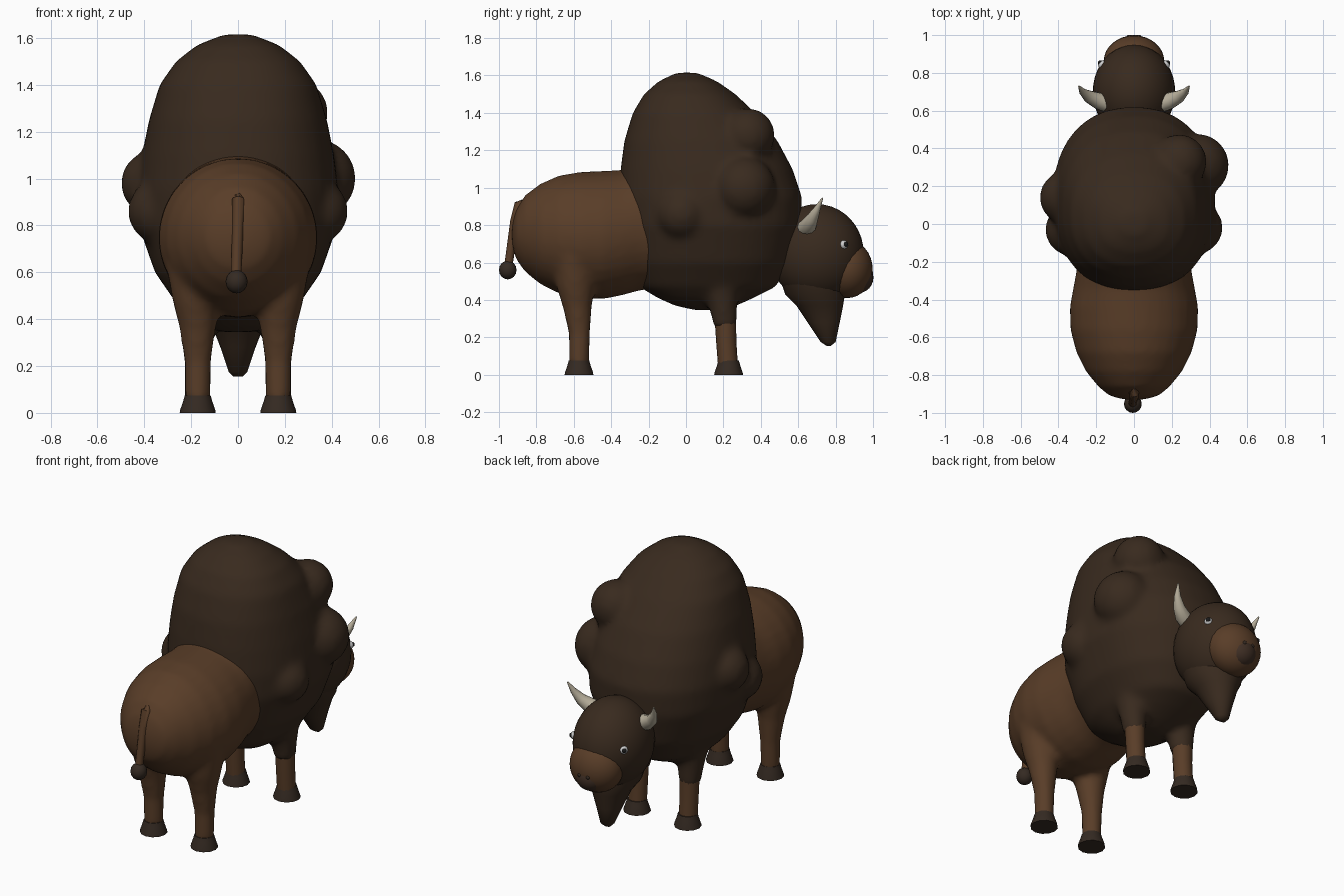
import bpy, bmesh, math
from mathutils import Vector, Matrix

if "Cube" in bpy.data.objects:
    bpy.data.objects.remove(bpy.data.objects["Cube"])


def material(name, rgb):
    m = bpy.data.materials.new(name)
    m.diffuse_color = (*rgb, 1)
    m.use_nodes = True
    m.node_tree.nodes["Principled BSDF"].inputs["Base Color"].default_value = m.diffuse_color
    return m


DARK = material("dark_fur", (0.040, 0.023, 0.013))
BROWN = material("brown_fur", (0.100, 0.047, 0.021))
HOOF = material("hoof_dark", (0.035, 0.023, 0.016))
NOSE = material("nose_brown", (0.050, 0.028, 0.018))
HORN = material("horn_bone", (0.48, 0.43, 0.33))
WHITE = material("eye_white", (0.7, 0.7, 0.7))
BLACK = material("pupil_black", (0.01, 0.01, 0.01))


def ring(c, u, v, n=32, e=2.0):
    """Superellipse around c with half-axis vectors u and v."""
    pts = []
    for i in range(n):
        t = 2 * math.pi * i / n
        ct, st = math.cos(t), math.sin(t)
        a = math.copysign(abs(ct) ** (2 / e), ct)
        b = math.copysign(abs(st) ** (2 / e), st)
        pts.append(Vector(c) + Vector(u) * a + Vector(v) * b)
    return pts


def loft(bm, rings):
    rows = [[bm.verts.new(p) for p in r] for r in rings]
    n = len(rows[0])
    for a, b in zip(rows, rows[1:]):
        for i in range(n):
            bm.faces.new((a[i], a[(i + 1) % n], b[(i + 1) % n], b[i]))
    bm.faces.new(rows[0][::-1])
    bm.faces.new(rows[-1])


def tube(bm, path, n=16):
    """Round tube through (x, y, z, radius) points."""
    pts = [Vector(p[:3]) for p in path]
    rings = []
    for i, p in enumerate(pts):
        d = (pts[min(i + 1, len(pts) - 1)] - pts[max(i - 1, 0)]).normalized()
        u = d.cross(Vector((0, 1, 0)) if abs(d.y) < 0.9 else Vector((1, 0, 0))).normalized()
        v = d.cross(u)
        rings.append(ring(p, u * path[i][3], v * path[i][3], n))
    loft(bm, rings)


def ball(bm, c, r, seg=32):
    r = (r, r, r) if isinstance(r, (int, float)) else r
    m = Matrix.Translation(c) @ Matrix.Diagonal((*r, 1))
    bmesh.ops.create_uvsphere(bm, u_segments=seg, v_segments=seg // 2, radius=1, matrix=m)


def finish(bm, name, mat, voxel=0, smooth=4, angle=60):
    bmesh.ops.recalc_face_normals(bm, faces=bm.faces[:])
    me = bpy.data.meshes.new(name)
    bm.to_mesh(me)
    bm.free()
    me.materials.append(mat)
    ob = bpy.data.objects.new(name, me)
    bpy.context.collection.objects.link(ob)
    bpy.ops.object.select_all(action='DESELECT')
    ob.select_set(True)
    bpy.context.view_layer.objects.active = ob
    if voxel:
        me.polygons.foreach_set("use_smooth", [True] * len(me.polygons))
        r = ob.modifiers.new("blend", 'REMESH')
        r.mode, r.voxel_size, r.use_smooth_shade = 'VOXEL', voxel, True
        s = ob.modifiers.new("soften", 'SMOOTH')
        s.factor, s.iterations = 0.5, smooth
    else:
        bpy.ops.object.shade_smooth_by_angle(angle=math.radians(angle))
    return ob


# Hindquarters with back legs: (y, bottom z, top z, half width)
bm = bmesh.new()
body = [(-0.93, .70, .80, .05), (-0.91, .62, .88, .13), (-0.86, .55, .96, .19),
        (-0.78, .485, 1.02, .255), (-0.68, .435, 1.065, .305), (-0.56, .41, 1.085, .337),
        (-0.44, .405, 1.09, .34), (-0.34, .425, 1.095, .322), (-0.25, .45, 1.12, .305),
        (-0.1, .47, 1.1, .29), (0.1, .5, 1.0, .25)]
loft(bm, [ring((0, y, (a + b) / 2), (w, 0, 0), (0, 0, (b - a) / 2)) for y, a, b, w in body])
for s in (1, -1):
    tube(bm, [(s * .172, -.572, .04, .054), (s * .172, -.57, .22, .058),
              (s * .172, -.58, .36, .078), (s * .175, -.59, .48, .105),
              (s * .18, -.59, .64, .13)])
finish(bm, "hindquarters", BROWN, 0.02, 5)

# Shaggy hump and mane: (z, back y, front y, half width)
bm = bmesh.new()
mane = [(.345, .05, .2, .07), (.37, -.06, .27, .14), (.41, -.15, .36, .2), (.47, -.25, .48, .265),
        (.6, -.31, .56, .355), (.8, -.35, .615, .425), (.95, -.36, .62, .43),
        (1.1, -.35, .57, .41), (1.25, -.33, .49, .38), (1.4, -.285, .37, .335),
        (1.5, -.225, .265, .265), (1.57, -.145, .165, .175), (1.615, -.05, .06, .06)]
loft(bm, [ring((0, (a + b) / 2, z), (w, 0, 0), (0, (b - a) / 2, 0), 40, 2.25)
          for z, a, b, w in mane])
for c, r in [((.335, .31, 1.0), .168), ((.33, -.02, .86), .14), ((.24, .33, 1.28), .145),
             ((-.36, .14, .98), .14), ((-.33, -.03, .86), .14)]:
    ball(bm, c, r)
for s in (1, -1):
    tube(bm, [(s * .172, .21, .255, .062), (s * .172, .2, .36, .075), (s * .172, .18, .55, .11)])
finish(bm, "hump_and_mane", DARK, 0.022, 5)

# Head
bm = bmesh.new()
ball(bm, (0, .70, .65), (.218, .25, .262), 40)
finish(bm, "head", DARK)

# Beard: (z, back y, front y, half width)
bm = bmesh.new()
beard = [(.155, .75, .775, .02), (.175, .72, .80, .04), (.28, .65, .822, .075),
         (.37, .59, .84, .11), (.43, .53, .85, .15), (.52, .5, .84, .17)]
loft(bm, [ring((0, (a + b) / 2, z), (w, 0, 0), (0, (b - a) / 2, 0), 24) for z, a, b, w in beard])
finish(bm, "beard", DARK)

# Muzzle and nose
bm = bmesh.new()
ball(bm, (0, .863, .565), (.16, .135, .155))
finish(bm, "muzzle", BROWN)
bm = bmesh.new()
ball(bm, (0, .925, .52), (.088, .077, .082), 24)
finish(bm, "nose", NOSE)
bm = bmesh.new()
for s in (1, -1):
    ball(bm, (s * .028, .988, .545), .013, 12)
finish(bm, "nostrils", HOOF)

# Eyes, pupils and horns
for name, mat, c, r in [("eyes", WHITE, (.166, .842, .695), .024),
                        ("pupils", BLACK, (.178, .853, .697), .014)]:
    bm = bmesh.new()
    for s in (1, -1):
        ball(bm, (s * c[0], c[1], c[2]), r, 16)
    finish(bm, name, mat)
bm = bmesh.new()
for s in (1, -1):
    tube(bm, [(s * .15, .64, .785, .046), (s * .195, .655, .80, .044), (s * .24, .675, .835, .033),
              (s * .272, .70, .885, .019), (s * .292, .73, .945, .004)], 12)
finish(bm, "horns", HORN)

# Front lower legs
bm = bmesh.new()
for s in (1, -1):
    tube(bm, [(s * .172, .225, .04, .053), (s * .172, .215, .18, .054), (s * .172, .21, .32, .058)])
finish(bm, "front_lower_legs", BROWN)

# Hooves
bm = bmesh.new()
for x in (.172, -.172):
    for y in (-.572, .228):
        loft(bm, [ring((x, y, z), (r, 0, 0), (0, r, 0), 12)
                  for z, r in [(0, .077), (.012, .075), (.05, .062), (.075, .055)]])
finish(bm, "hooves", HOOF, angle=40)

# Tail and tuft
bm = bmesh.new()
tube(bm, [(0, -.85, .925, .024), (0, -.893, .91, .026), (0, -.915, .82, .025),
          (-.004, -.933, .70, .023), (-.008, -.95, .58, .022)], 12)
finish(bm, "tail", BROWN)
bm = bmesh.new()
ball(bm, (-.006, -.953, .56), (.047, .047, .05), 16)
finish(bm, "tail_tuft", HOOF)
